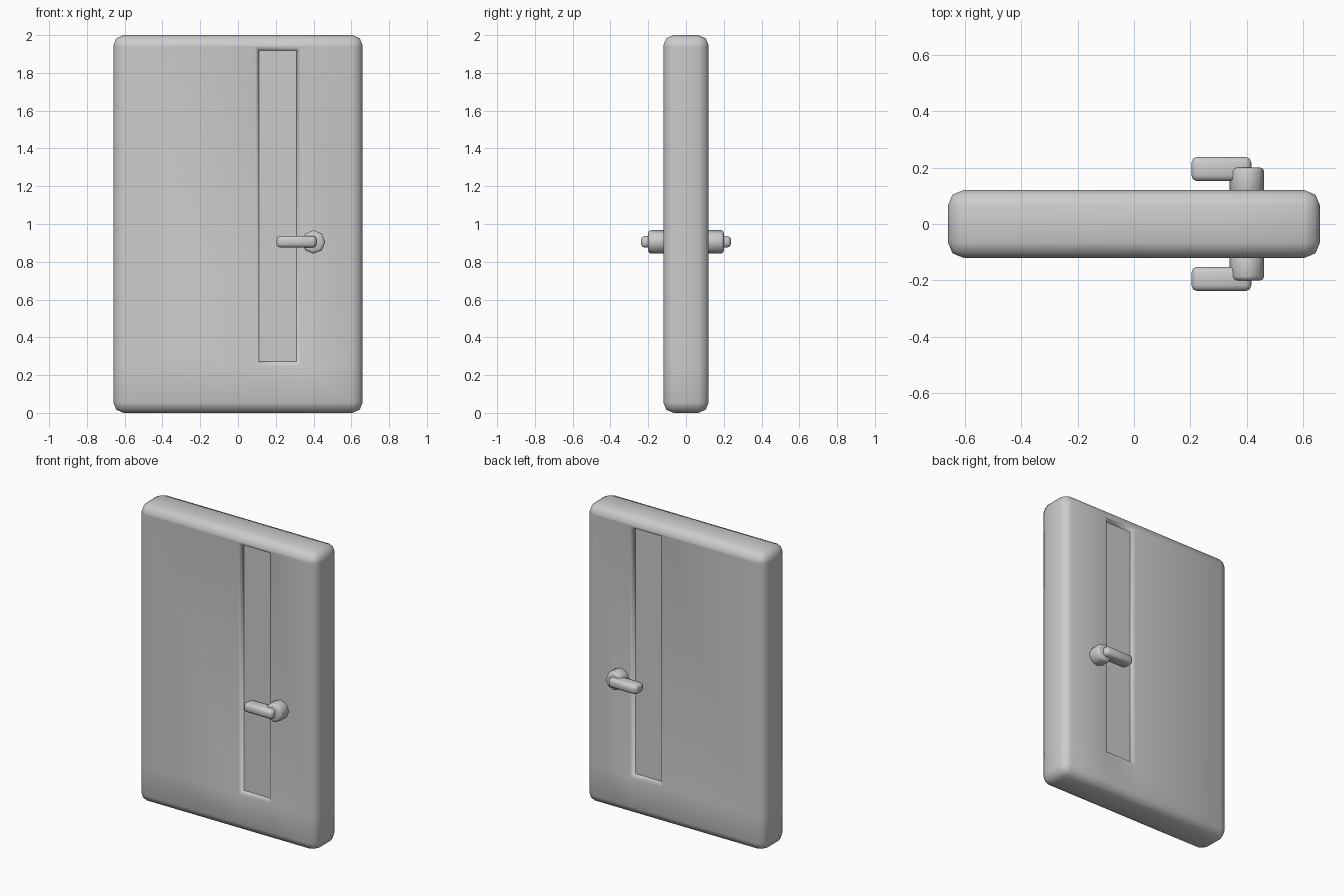
import bpy, bmesh, math
from mathutils import Matrix, Vector

cube = bpy.data.objects.get("Cube")
if cube:
    bpy.data.objects.remove(cube, do_unlink=True)

grey = bpy.data.materials.new("plain grey")
grey.use_nodes = True
grey.diffuse_color = (0.6, 0.6, 0.6, 1)
grey.node_tree.nodes["Principled BSDF"].inputs["Base Color"].default_value = (0.6, 0.6, 0.6, 1)


def finish(bm, name, location=(0, 0, 0)):
    bmesh.ops.recalc_face_normals(bm, faces=bm.faces)
    mesh = bpy.data.meshes.new(name)
    bm.to_mesh(mesh)
    bm.free()
    mesh.materials.append(grey)
    obj = bpy.data.objects.new(name, mesh)
    obj.location = location
    bpy.context.collection.objects.link(obj)
    return obj


def bevel(bm, edges, width, segments=2):
    bmesh.ops.bevel(bm, geom=edges, offset=width, segments=segments,
                    profile=0.5, affect='EDGES', clamp_overlap=True)


# Door slab: rounded box, sliced to mark out the window strip
W, D, H = 0.66, 0.12, 2.0
bm = bmesh.new()
bmesh.ops.create_cube(bm, size=1, matrix=Matrix.Translation((0, 0, H / 2))
                      @ Matrix.Diagonal((2 * W, 2 * D, H, 1)))
bevel(bm, bm.edges[:], 0.055)
for axis, cuts in ((Vector((1, 0, 0)), (0.09, 0.33)), (Vector((0, 0, 1)), (0.25, 1.94))):
    for c in cuts:
        bmesh.ops.bisect_plane(bm, geom=bm.verts[:] + bm.edges[:] + bm.faces[:],
                               plane_co=axis * c, plane_no=axis)

# Window strip: rounded rim sinking to a flat pane on both faces
panes = []
for f in bm.faces:
    c = f.calc_center_median()
    if abs(f.normal.y) > 0.99 and 0.09 < c.x < 0.33 and 0.25 < c.z < 1.94:
        panes.append(f)
for f in bm.faces:
    f.smooth = True
for thickness, depth in ((0.02, -0.008), (0.01, -0.018)):
    bmesh.ops.inset_individual(bm, faces=panes, thickness=thickness, depth=depth)
for f in panes:
    f.smooth = False
    for e in f.edges:
        e.smooth = False
finish(bm, "door_slab")

# Handles: eight-sided spindle and rounded lever on each face
for side, label in ((-1, "front"), (1, "back")):
    bm = bmesh.new()
    bmesh.ops.create_cone(bm, cap_ends=True, segments=8, radius1=0.062, radius2=0.062,
                          depth=0.1, matrix=Matrix.Rotation(math.pi / 2, 4, 'X'))
    bevel(bm, [e for e in bm.edges if e.verts[0].co.y * e.verts[1].co.y > 0], 0.014)
    for f in bm.faces:
        f.smooth = True
    spindle = finish(bm, label + "_spindle", (0.4, side * 0.15, 0.905))

    bm = bmesh.new()
    bmesh.ops.create_cube(bm, size=1, matrix=Matrix.Diagonal((0.212, 0.086, 0.062, 1)))
    bevel(bm, bm.edges[:], 0.02)
    for f in bm.faces:
        f.smooth = True
    lever = finish(bm, label + "_lever", (0.31, side * 0.195, 0.906))
